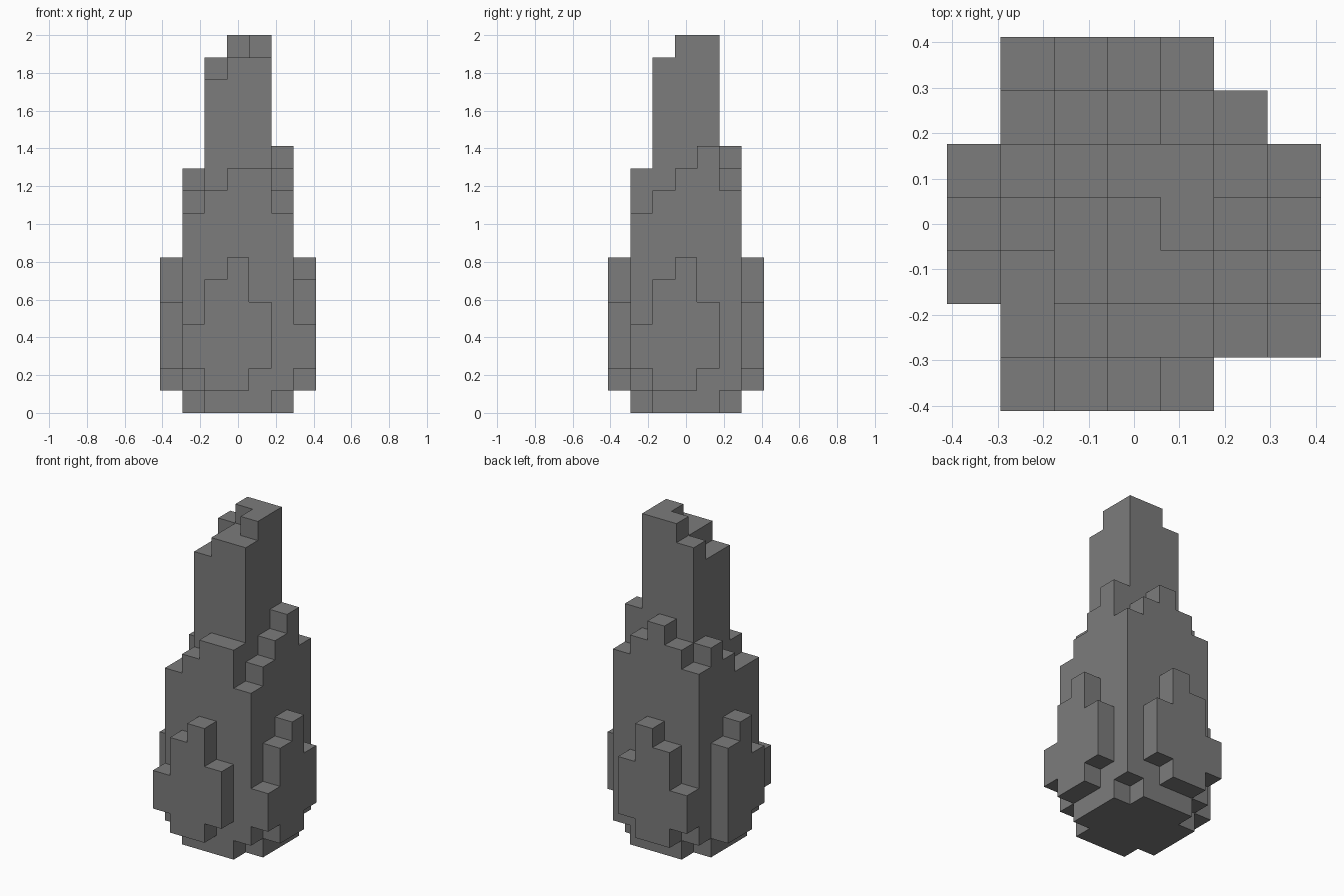
import bpy
import bmesh
from mathutils import Vector

cube = bpy.data.objects.get("Cube")
if cube:
    bpy.data.objects.remove(cube, do_unlink=True)

U = 2 / 17  # one block

stone = bpy.data.materials.new("grey_stone")
stone.use_nodes = True
GREY = (0.2, 0.2, 0.2, 1)
stone.diffuse_color = GREY
bsdf = stone.node_tree.nodes["Principled BSDF"]
bsdf.inputs["Base Color"].default_value = GREY
bsdf.inputs["Roughness"].default_value = 0.9


def column(cells, x, y, low, high):
    cells.update((x, y, z) for z in range(low, high))


# Central spire: rows of column heights, back to front
spire = set()
for y, row in zip((1, 0, -1), ((16, 17, 17), (15, 16, 17), (15, 16, 16))):
    for x, top in zip((-1, 0, 1), row):
        column(spire, x, y, 0, top)

# Stepped body ring around the spire, corners raised off the ground
body = set()
ring = {
    2: (10, 11, 12, 11, 10),
    1: (11, 0, 0, 0, 12),
    0: (10, 0, 0, 0, 11),
    -1: (9, 0, 0, 0, 10),
    -2: (9, 10, 11, 11, 9),
}
for y, row in ring.items():
    for x, top in zip(range(-2, 3), row):
        corner = abs(x) == 2 and abs(y) == 2
        column(body, x, y, 1 if corner else 0, top)

# Side slabs: the same stepped outline on each face
slab = {-2: (2, 4), -1: (1, 6), 0: (1, 7), 1: (2, 5)}
front_slab, back_slab, left_slab, right_slab = set(), set(), set(), set()
for i, (low, high) in slab.items():
    column(front_slab, i, -3, low, high)
    column(back_slab, i, 3, low, high)
    column(left_slab, 3, i, low, high)
for y, (low, high) in {-1: slab[1], 0: slab[0], 1: slab[-1]}.items():
    column(right_slab, -3, y, low, high)

parts = {
    "spire": spire, "body": body,
    "front_slab": front_slab, "back_slab": back_slab,
    "left_slab": left_slab, "right_slab": right_slab,
}
solid = set().union(*parts.values())


def build(name, cells):
    """Make a shell of the exposed block sides and merge the flat areas."""
    bm = bmesh.new()
    for cell in sorted(cells):
        for axis in range(3):
            for sign in (-1, 1):
                beside = list(cell)
                beside[axis] += sign
                if tuple(beside) in solid:
                    continue
                n, a, b = Vector(), Vector(), Vector()
                n[axis] = sign / 2
                a[(axis + 1) % 3] = 0.5
                b[(axis + 2) % 3] = sign / 2
                mid = Vector(cell) + Vector((0, 0, 0.5)) + n
                corners = (mid - a - b, mid + a - b, mid + a + b, mid - a + b)
                bm.faces.new([bm.verts.new(c * U) for c in corners])
    bmesh.ops.remove_doubles(bm, verts=bm.verts[:], dist=U / 100)
    bmesh.ops.dissolve_limit(bm, angle_limit=0.01, verts=bm.verts[:], edges=bm.edges[:])
    mesh = bpy.data.meshes.new(name)
    bm.to_mesh(mesh)
    bm.free()
    mesh.materials.append(stone)
    bpy.context.collection.objects.link(bpy.data.objects.new(name, mesh))


for part_name, part_cells in parts.items():
    build(part_name, part_cells)
